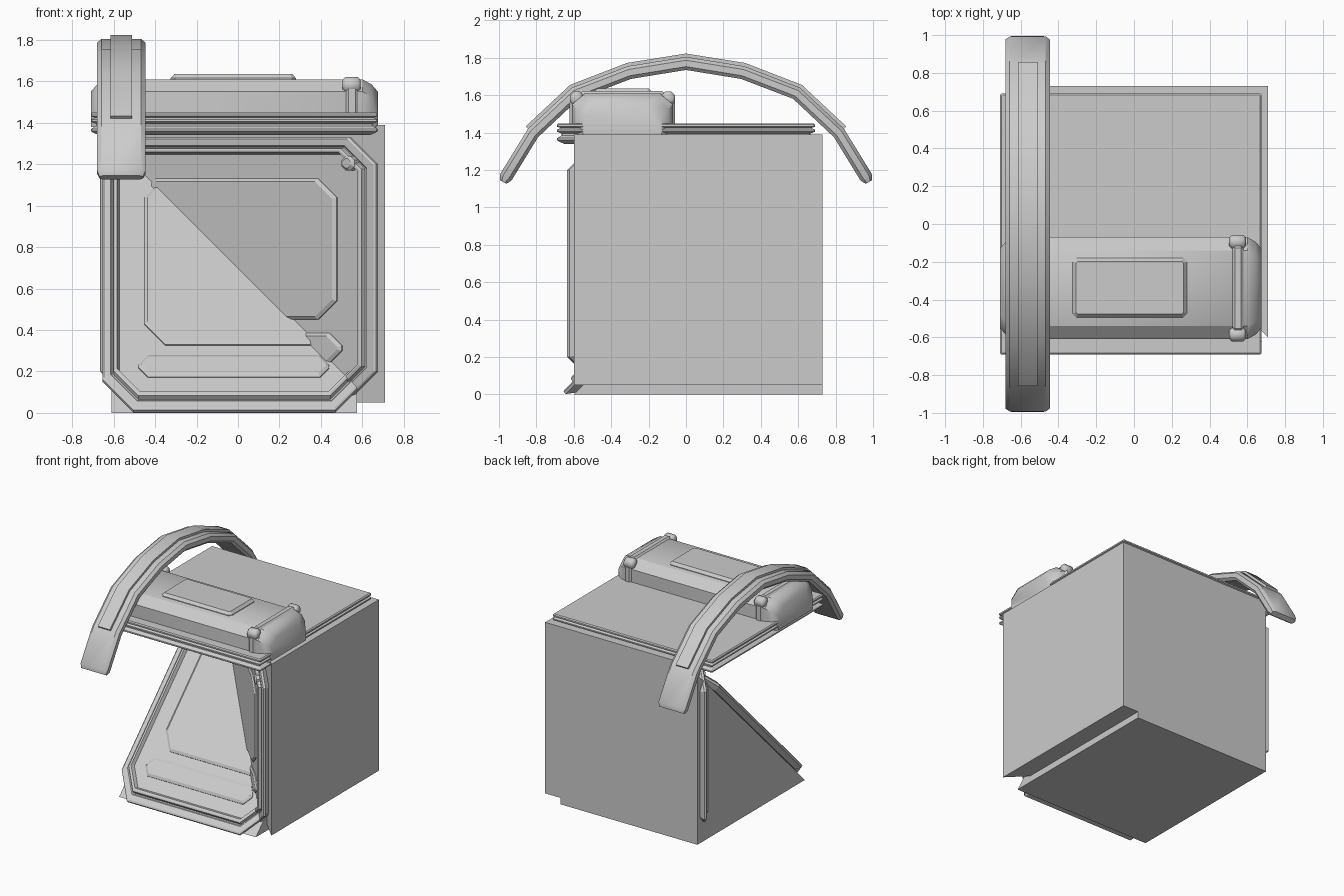
import bpy, bmesh, math
from mathutils import Vector

if "Cube" in bpy.data.objects:
    bpy.data.objects.remove(bpy.data.objects["Cube"])

grey = bpy.data.materials.new("plain_grey")
grey.diffuse_color = (0.6, 0.6, 0.6, 1)
grey.use_nodes = True
grey.node_tree.nodes["Principled BSDF"].inputs["Base Color"].default_value = grey.diffuse_color


def loft(name, loops, smooth=0):
    """Skin matching closed loops of points and cap both ends."""
    bm = bmesh.new()
    rings = [[bm.verts.new(p) for p in loop] for loop in loops]
    n = len(rings[0])
    for a, b in zip(rings, rings[1:]):
        for i in range(n):
            j = (i + 1) % n
            bm.faces.new((a[i], a[j], b[j], b[i]))
    bm.faces.new(rings[0][::-1])
    bm.faces.new(rings[-1])
    bmesh.ops.recalc_face_normals(bm, faces=bm.faces)
    mesh = bpy.data.meshes.new(name)
    bm.to_mesh(mesh)
    bm.free()
    mesh.materials.append(grey)
    ob = bpy.data.objects.new(name, mesh)
    bpy.context.collection.objects.link(ob)
    if smooth:
        bpy.ops.object.select_all(action='DESELECT')
        ob.select_set(True)
        bpy.context.view_layer.objects.active = ob
        bpy.ops.object.shade_smooth_by_angle(angle=math.radians(smooth))
    return ob


def octagon(u0, u1, v0, v1, c):
    """Rectangle with cut corners."""
    return [(u0 + c, v0), (u1 - c, v0), (u1, v0 + c), (u1, v1 - c),
            (u1 - c, v1), (u0 + c, v1), (u0, v1 - c), (u0, v0 + c)]


def stack(name, place, rect, cut, steps, smooth=0):
    """Layered cut-corner plate; steps are (inset, height) pairs."""
    u0, u1, v0, v1 = rect
    loops = []
    for i, h in steps:
        c = max(cut - 0.55 * i, 0.004)
        loops.append([place(u, v, h) for u, v in
                      octagon(u0 + i, u1 - i, v0 + i, v1 - i, c)])
    return loft(name, loops, smooth)


# Two wedge bodies: one below the ramp, one behind the upright diagonal
tri = [(-0.6, 0), (0.73, 0), (0.73, 1.33)]
loft("ramp_wedge", [[(x, y, z) for y, z in tri] for x in (-0.61, 0.575)])
tri = [(0.71, -0.6), (0.71, 0.73), (-0.61, 0.73)]
loft("upright_wedge", [[(x, y, z) for x, y in tri] for z in (0.05, 1.39)])


# Framed panels laid on the two diagonal faces, raised along the face normal
def on_ramp(u, v, h):
    v += (h - 0.06) / 2
    return (u, -0.6 + v - h, v)


def on_upright(u, v, h):
    u -= (h - 0.06) / 2
    return (u, 0.11 - u - h, v)


frame = [(0.03, 0.0), (0.0, 0.045), (0.0, 0.068), (0.008, 0.076), (0.04, 0.076),
         (0.046, 0.066), (0.052, 0.066), (0.054, 0.1), (0.062, 0.106),
         (0.072, 0.106), (0.084, 0.07)]
plate = [(0, 0.06), (0, 0.078), (0.014, 0.092)]
stack("ramp_frame", on_ramp, (-0.655, 0.62, 0.01, 1.33), 0.15, frame)
stack("ramp_plate", on_ramp, (-0.45, 0.45, 0.32, 1.13), 0.1, plate)
stack("ramp_bar", on_ramp, (-0.48, 0.44, 0.165, 0.27), 0.045, plate)
up_frame = [(i, h + 0.012) for i, h in frame]
up_plate = [(i, h + 0.012) for i, h in plate]
stack("upright_frame", on_upright, (-0.655, 0.675, 0.07, 1.33), 0.13, up_frame)
stack("upright_plate", on_upright, (-0.47, 0.49, 0.45, 1.13), 0.09, up_plate)
stack("upright_bar", on_upright, (-0.5, 0.515, 0.24, 0.385), 0.06, up_plate)
stack("upright_knob", on_upright, (0.53, 0.592, 1.17, 1.24), 0.02,
      [(0, 0.06), (0, 0.12), (0.012, 0.135)])


# Lid with two ridges around its rim
def flat(u, v, h):
    return (u, v, h)


stack("lid", flat, (-0.71, 0.675, -0.69, 0.69), 0.006,
      [(0.04, 1.34), (0.015, 1.35), (0, 1.36), (0, 1.37), (0.025, 1.385),
       (0.025, 1.395), (0, 1.405), (0, 1.415), (0.02, 1.425), (0.0, 1.432),
       (0.0, 1.443), (0.008, 1.45)])


# Housing across the lid with tapered ends
def section(x, g):
    y0, y1, top = -0.61 - g, -0.07 + g, 1.61 + g
    return [(x, y, z) for y, z in
            ((y0, 1.38), (y1, 1.38), (y1, top - 0.06),
             (y1 - 0.07, top), (y0 + 0.07, top), (y0, top - 0.06))]


loft("housing", [section(x, g) for x, g in
                 [(-0.71, -0.06), (-0.68, -0.025), (-0.635, 0),
                  (0.6, 0), (0.645, -0.025), (0.675, -0.06)]], 35)

# Narrow rib round each end of the housing, with a thicker block on each shoulder
for side, name in ((1, "right"), (-1, "left")):
    xs = [-0.018 + side * x for x in (0.54, 0.552, 0.585, 0.597)]
    loft(name + "_rib", [section(x, g) for x, g in zip(xs, (0, 0.012, 0.012, 0))])
    xs = [-0.018 + side * x for x in (0.522, 0.535, 0.597, 0.61)]
    for y, end in ((-0.585, "front"), (-0.095, "back")):
        loft(f"{name}_{end}_shoulder",
             [[(x, a, b) for a, b in octagon(y - 0.036 + i, y + 0.036 - i,
                                             1.545 + i, 1.62 - i, 0.02)]
              for x, i in zip(xs, (0.012, 0, 0, 0.012))], 50)

# Raised plate on top of the housing
stack("housing_plate", flat, (-0.325, 0.28, -0.495, -0.18), 0.02,
      [(0, 1.6), (0, 1.615), (0.018, 1.635)])

# Arched band over the left side
half = [(0.993, 1.18), (0.845, 1.42), (0.61, 1.64), (0.312, 1.755), (0, 1.805)]
arch = [Vector((0, -y, z)) for y, z in half] + \
       [Vector((0, y, z)) for y, z in half[-2::-1]]


def sweep(name, path, sections, smooth=0):
    loops = []
    for k, p in enumerate(path):
        t = (path[min(k + 1, len(path) - 1)] - path[max(k - 1, 0)]).normalized()
        nrm = Vector((0, -t.z, t.y))
        loops.append([(-0.563 + x, p.y + nrm.y * h, p.z + nrm.z * h)
                      for x, h in sections(k)])
    return loft(name, loops, smooth)


def band(k):
    return [(-0.095, 0), (0.095, 0), (0.117, -0.018), (0.117, -0.052),
            (0.1, -0.07), (-0.1, -0.07), (-0.117, -0.052), (-0.117, -0.018)]


def band_end(k):
    return [(x * 0.9, -0.035 + (h + 0.035) * 0.55) for x, h in band(k)]


tip = Vector((0, -1.008, 1.153))
tip_back = Vector((0, 1.008, 1.153))
full = [tip] + arch + [tip_back]
sweep("arch_band", full,
      lambda k: band_end(k) if k in (0, len(full) - 1) else band(k), 30)

# Raised strip along the arch
sweep("arch_strip", arch[1:-1],
      lambda k: [(-0.052, -0.02), (0.052, -0.02), (0.052, 0.018), (-0.052, 0.018)], 30)
